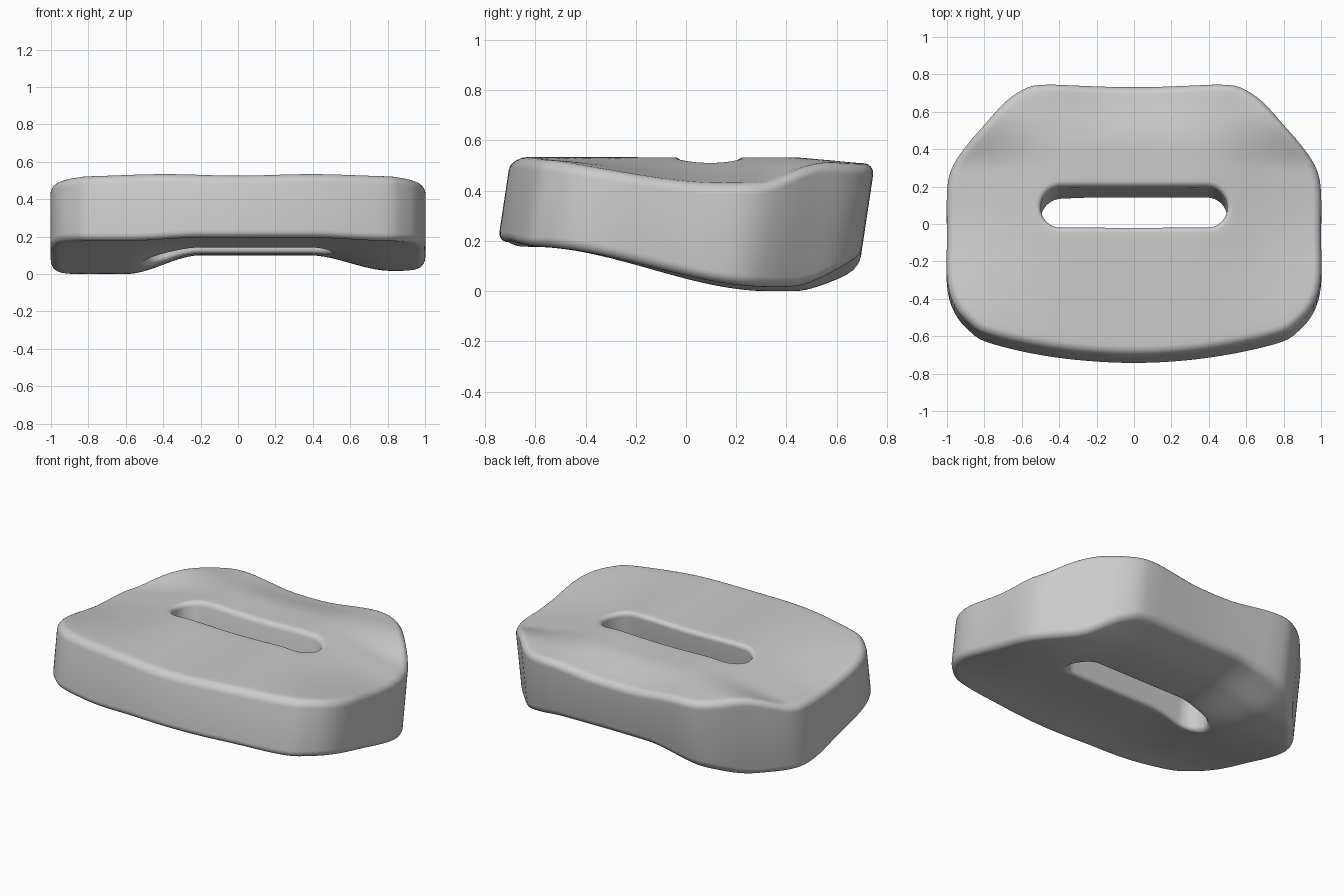
import bpy, bmesh, math
from mathutils import Vector

cube = bpy.data.objects.get("Cube")
if cube:
    bpy.data.objects.remove(cube)

COUNT, STEPS, ARC = 176, 16, 6      # samples around, across and per rounded edge
SLOT_Y, SLOT_HALF, SLOT_R = 0.088, 0.39, 0.108
LEAN = 0.15                         # walls lean backwards as they rise


def ramp(v, a, b):
    t = min(max((v - a) / (b - a), 0), 1)
    return t * t * (3 - 2 * t)


def top_height(x, y):
    side = ramp(abs(x), 0.3, 1.0)
    saddle = 0.088 * side * ramp(y, -0.65, 0.15) * (1 - ramp(y, 0.3, 0.6))
    back = (0.055 - 0.03 * ramp(abs(x), 0.1, 0.5)) * ramp(y, 0.4, 0.76)
    shoulder = 0.012 * ramp(abs(x), 0.8, 1.0)
    return 0.534 - 0.008 * math.cos(x * 4) ** 2 - saddle - back - shoulder


def bottom_height(x, y):
    side = ramp(-x, 0.2, 0.6) if x < 0 else ramp(x, 0.38, 0.82)
    fall = ramp(y, -0.62, 0.36)
    centre = 0.195 - 0.095 * fall + 0.04 * ramp(y, 0.4, 0.75)
    flank = 0.177 - (0.177 if x < 0 else 0.16) * fall + 0.1 * ramp(y, 0.45, 0.8)
    return centre + (flank - centre) * side


# Outer outline: half of it, mirrored and smoothed
half = [(0, 0.742), (0.3, 0.747), (0.47, 0.75), (0.57, 0.735), (0.68, 0.665),
        (0.8, 0.535), (0.92, 0.4), (0.98, 0.3), (1, 0.18), (1, -0.05), (1, -0.28),
        (0.965, -0.42), (0.89, -0.52), (0.77, -0.595), (0.4, -0.675), (0, -0.703)]
ctrl = [Vector(p) for p in half] + [Vector((-x, y)) for x, y in half[-2:0:-1]]
dense = []
for i in range(len(ctrl)):
    a, b, c, d = (ctrl[(i + k) % len(ctrl)] for k in (-1, 0, 1, 2))
    for s in range(20):
        t = s / 20
        dense.append(b + (c - a) * t / 2 + (a * 2 - b * 5 + c * 4 - d) * t * t / 2
                     + (b * 3 - a - c * 3 + d) * t ** 3 / 2)

# Even spacing along the outline
walk = [0]
for i, p in enumerate(dense):
    walk.append(walk[-1] + (dense[(i + 1) % len(dense)] - p).length)
outline, j = [], 0
for i in range(COUNT):
    goal = walk[-1] * i / COUNT
    while walk[j + 1] <= goal:
        j += 1
    f = (goal - walk[j]) / (walk[j + 1] - walk[j])
    outline.append(dense[j].lerp(dense[(j + 1) % len(dense)], f))


# Cross-section from slot to rim: (fraction, sideways shift, edge drop, is_top)
def section(rim_r, slot_r, is_top):
    arc = [(1 - math.cos(a), 1 - math.sin(a))
           for a in (math.pi / 2 * k / ARC for k in range(ARC + 1))]
    rows = [(0, slot_r * u, slot_r * v, is_top) for u, v in arc]
    for k in range(1, STEPS):
        t = k / STEPS
        rows.append((t, slot_r * (1 - t) - rim_r * t, 0, is_top))
    rows += [(1, -rim_r * v, rim_r * u, is_top) for u, v in arc]
    return rows


profile = section(0.045, 0.03, True) + section(0.042, 0.025, False)[::-1]

# Pad body swept around the slot
bm = bmesh.new()
rings = []
for outer in outline:
    core = Vector((min(max(outer.x, -SLOT_HALF), SLOT_HALF), SLOT_Y))
    inner = core + (outer - core).normalized() * SLOT_R
    span = outer - inner
    ring = []
    for t, shift, drop, is_top in profile:
        p = inner + span * (t + shift / span.length)
        if is_top:
            z = top_height(p.x, p.y) - drop
        else:
            z = bottom_height(p.x, p.y - 0.05) + drop
        ring.append(bm.verts.new((p.x, p.y + LEAN * (z - 0.5), z)))
    rings.append(ring)
n = len(profile)
for i in range(COUNT):
    a, b = rings[i], rings[(i + 1) % COUNT]
    for k in range(n):
        m = (k + 1) % n
        bm.faces.new((a[k], a[m], b[m], b[k]))
bmesh.ops.recalc_face_normals(bm, faces=bm.faces)

# Rest the pad on the ground
low = min(v.co.z for v in bm.verts)
bmesh.ops.translate(bm, verts=bm.verts, vec=(0, 0, -low))

mesh = bpy.data.meshes.new("slotted_pad")
bm.to_mesh(mesh)
bm.free()
pad = bpy.data.objects.new("slotted_pad", mesh)
bpy.context.collection.objects.link(pad)

grey = bpy.data.materials.new("light_grey")
grey.use_nodes = True
colour = (0.6, 0.6, 0.6, 1)
grey.diffuse_color = colour
grey.node_tree.nodes["Principled BSDF"].inputs["Base Color"].default_value = colour
mesh.materials.append(grey)

bpy.context.view_layer.objects.active = pad
pad.select_set(True)
bpy.ops.object.shade_smooth_by_angle(angle=math.radians(40))
